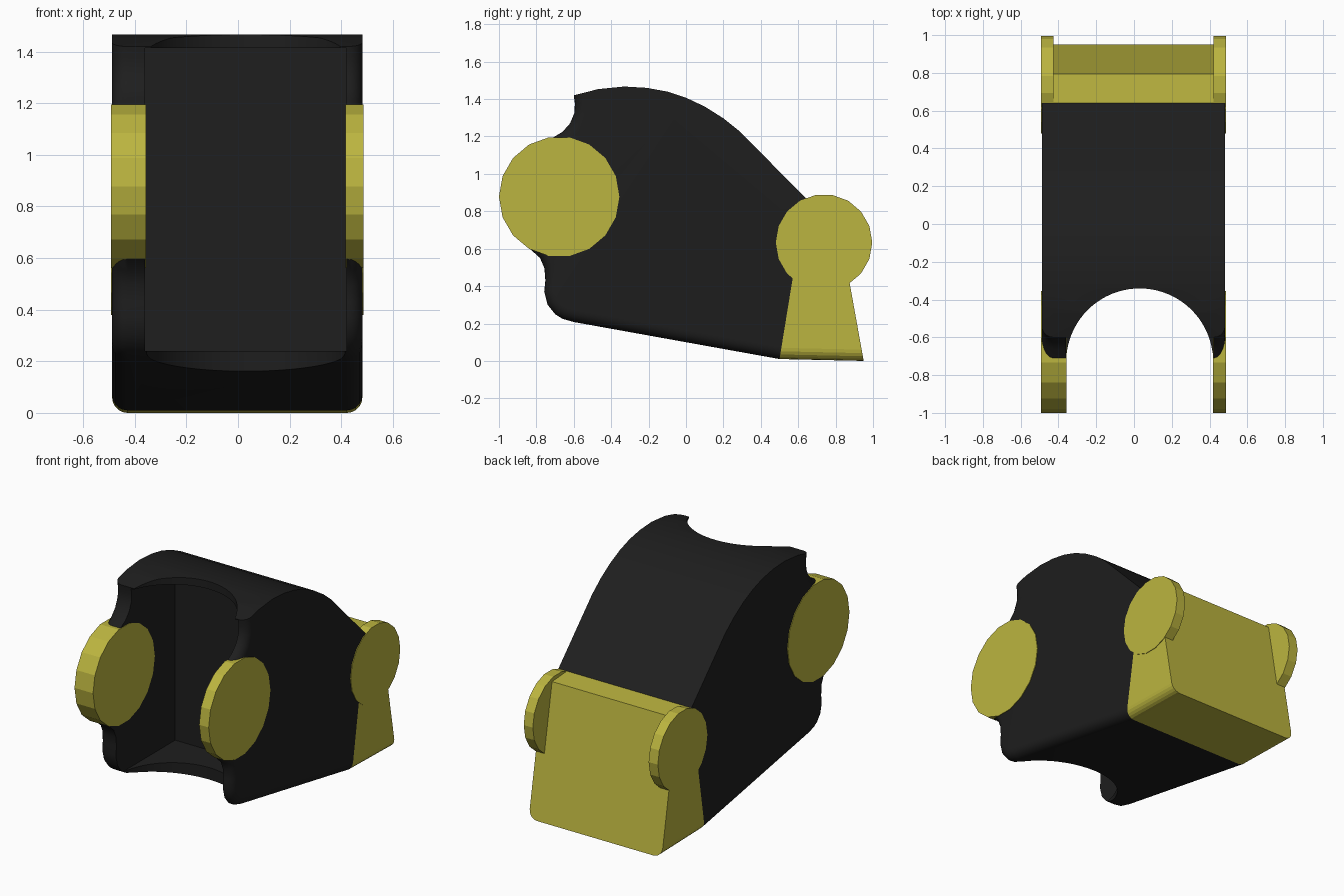
import bpy, bmesh
from math import cos, sin, pi, radians
from mathutils import Vector

if "Cube" in bpy.data.objects:
    bpy.data.objects.remove(bpy.data.objects["Cube"])


def material(name, rgb):
    m = bpy.data.materials.new(name)
    m.diffuse_color = (*rgb, 1)
    m.use_nodes = True
    m.node_tree.nodes["Principled BSDF"].inputs["Base Color"].default_value = m.diffuse_color
    return m


BLACK = material("black", (0.013, 0.013, 0.013))
YELLOW = material("yellow", (0.5, 0.46, 0.05))


def prism(name, pts, lo, hi, axis="X", mat=None, round_from=None, radius=0.06):
    """Extrude a profile along X (pts are y,z) or Z (pts are x,y).
    Side edges from profile point round_from to the last point are rounded."""
    bm = bmesh.new()
    place = (lambda p, t: (t, *p)) if axis == "X" else (lambda p, t: (*p, t))
    rings = [[bm.verts.new(place(p, t)) for p in pts] for t in (lo, hi)]
    n = len(pts)
    bm.faces.new(rings[0])
    bm.faces.new(rings[1][::-1])
    for i in range(n):
        j = (i + 1) % n
        bm.faces.new((rings[0][i], rings[1][i], rings[1][j], rings[0][j]))
    bmesh.ops.recalc_face_normals(bm, faces=bm.faces)
    if round_from is not None:
        edges = [bm.edges.get((r[i], r[i + 1])) for r in rings
                 for i in range(round_from, n - 1)]
        bmesh.ops.bevel(bm, geom=edges, offset=radius, segments=5, profile=0.5,
                        affect="EDGES", clamp_overlap=False)
    me = bpy.data.meshes.new(name)
    bm.to_mesh(me)
    bm.free()
    ob = bpy.data.objects.new(name, me)
    bpy.context.collection.objects.link(ob)
    if mat:
        me.materials.append(mat)
    return ob


def arc(cx, cy, r, a0, a1, n):
    return [(cx + r * cos(a0 + (a1 - a0) * i / n), cy + r * sin(a0 + (a1 - a0) * i / n))
            for i in range(n + 1)]


def cut(ob, cutter):
    mod = ob.modifiers.new("cut", "BOOLEAN")
    mod.object, mod.operation, mod.solver = cutter, "DIFFERENCE", "EXACT"
    bpy.context.view_layer.objects.active = ob
    ob.select_set(True)
    bpy.ops.object.modifier_apply(modifier=mod.name)
    bpy.data.objects.remove(cutter)


# Main housing: domed top, front lip, notches around the front discs, sloping base
profile = [
    (0.64, 0.87), (0.29, 1.225), (0.2, 1.297), (0.1, 1.36), (0, 1.407),
    (-0.1, 1.44), (-0.21, 1.46), (-0.33, 1.467), (-0.47, 1.453), (-0.6, 1.42),
    (-0.594, 1.375), (-0.597, 1.325), (-0.62, 1.27), (-0.66, 1.225), (-0.71, 1.195),
    (-0.84, 1.08), (-0.9, 0.88), (-0.83, 0.595),
    (-0.78, 0.55), (-0.757, 0.495), (-0.752, 0.43), (-0.758, 0.37), (-0.74, 0.3),
    (-0.7, 0.25), (-0.66, 0.225), (-0.6, 0.208), (0.5, 0.01)]
body = prism("housing", profile, -0.488, 0.482, mat=BLACK, round_from=9)

# Inner pocket and the round-backed slot through the front
cut(body, prism("pocket_cutter", [(-1.3, 0.24), (-0.14, 0.24), (-0.14, 1.415), (-1.3, 1.415)],
                -0.36, 0.42))
slot = arc(0.03, -0.73, 0.389, 0, pi, 40) + [(-0.359, -1.3), (0.419, -1.3)]
cut(body, prism("slot_cutter", slot, -0.5, 2, axis="Z"))
bpy.ops.object.select_all(action="DESELECT")
body.select_set(True)
bpy.context.view_layer.objects.active = body
bpy.ops.object.shade_smooth_by_angle(angle=radians(32))

# Rear block, tapering upward, with rounded lower side edges
prism("rear_block", [(0.95, 0), (0.795, 0.86), (0.64, 0.87), (0.5, 0.01), (0.95, 0)][1:],
      -0.488, 0.482, mat=YELLOW, round_from=2)

# Side discs: large pair at the front, small pair at the rear
for side, front, rear in (("left", (-0.492, -0.357), (-0.492, -0.425)),
                          ("right", (0.417, 0.486), (0.42, 0.486))):
    prism("front_disc_" + side, arc(-0.678, 0.878, 0.322, 0, 2 * pi, 18)[:-1], *front, mat=YELLOW)
    prism("rear_disc_" + side, arc(0.738, 0.633, 0.258, 0, 2 * pi, 18)[:-1], *rear, mat=YELLOW)
